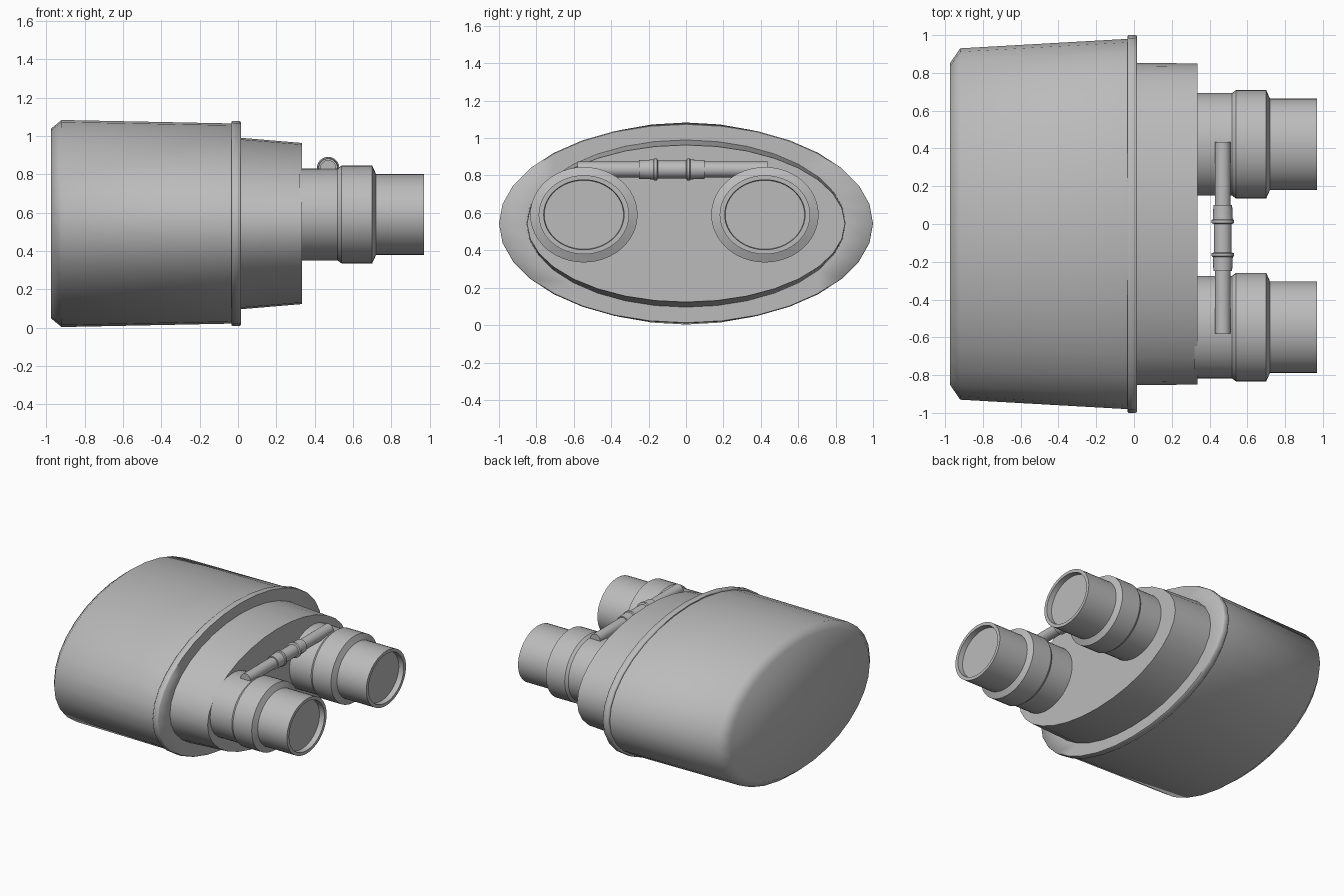
import bpy, bmesh, math

if "Cube" in bpy.data.objects:
    bpy.data.objects.remove(bpy.data.objects["Cube"])

grey = bpy.data.materials.new("plain_grey")
grey.diffuse_color = (0.5, 0.5, 0.5, 1)
grey.use_nodes = True
grey.node_tree.nodes["Principled BSDF"].inputs["Base Color"].default_value = grey.diffuse_color


def loft(name, rings, axis, centre, sides, angle):
    """Skin elliptical rings (position, radius a, radius b) along x or y."""
    bm = bmesh.new()
    loops = []
    for pos, a, b in rings:
        loop = []
        for i in range(sides):
            t = 2 * math.pi * i / sides
            u, v = a * math.cos(t), b * math.sin(t)
            co = (pos, u, v) if axis == "x" else (u, pos, v)
            loop.append(bm.verts.new(co))
        loops.append(loop)
    for p, q in zip(loops, loops[1:]):
        for i in range(sides):
            j = (i + 1) % sides
            bm.faces.new((p[i], p[j], q[j], q[i]))
    bm.faces.new(loops[0])
    bm.faces.new(loops[-1])
    bmesh.ops.recalc_face_normals(bm, faces=bm.faces)
    mesh = bpy.data.meshes.new(name)
    bm.to_mesh(mesh)
    bm.free()
    mesh.materials.append(grey)
    mesh.shade_smooth()
    mesh.set_sharp_from_angle(angle=math.radians(angle))
    ob = bpy.data.objects.new(name, mesh)
    ob.location = centre
    bpy.context.collection.objects.link(ob)
    return ob


# Oval housing: chamfered back, flared side, flange and stepped neck
loft("housing", [
    (-0.975, 0.85, 0.495), (-0.92, 0.93, 0.54), (-0.035, 0.98, 0.522),
    (-0.035, 0.992, 0.53), (-0.028, 1.0, 0.534), (0.008, 1.0, 0.534),
    (0.015, 0.995, 0.53), (0.015, 0.853, 0.447), (0.335, 0.85, 0.42),
], "x", (0, 0, 0.543), 32, 58)

# Two stepped barrels with recessed ends
barrel = [
    (0.32, 0.272, 0.24), (0.52, 0.272, 0.24), (0.54, 0.287, 0.255),
    (0.70, 0.287, 0.255), (0.72, 0.242, 0.211), (0.97, 0.242, 0.211),
    (0.97, 0.215, 0.187), (0.93, 0.212, 0.184),
]
for side, y in (("left", -0.546), ("right", 0.422)):
    loft(side + "_barrel", barrel, "x", (0, y, 0.59), 48, 35)

# Rod bridging the barrels
loft("bridge_rod", [(-0.58, 0.042, 0.042), (0.435, 0.042, 0.042)],
     "y", (0.47, 0, 0.832), 24, 35)

# Central sleeve with two collars, mirrored about its middle
half = [(0.175, 0.043), (0.175, 0.05), (0.165, 0.05), (0.10, 0.053),
        (0.095, 0.059), (0.08, 0.059), (0.075, 0.047)]
profile = [(-p, r, r) for p, r in half] + [(p, r, r) for p, r in reversed(half)]
loft("rod_sleeve", profile, "y", (0.47, -0.075, 0.832), 24, 35)
